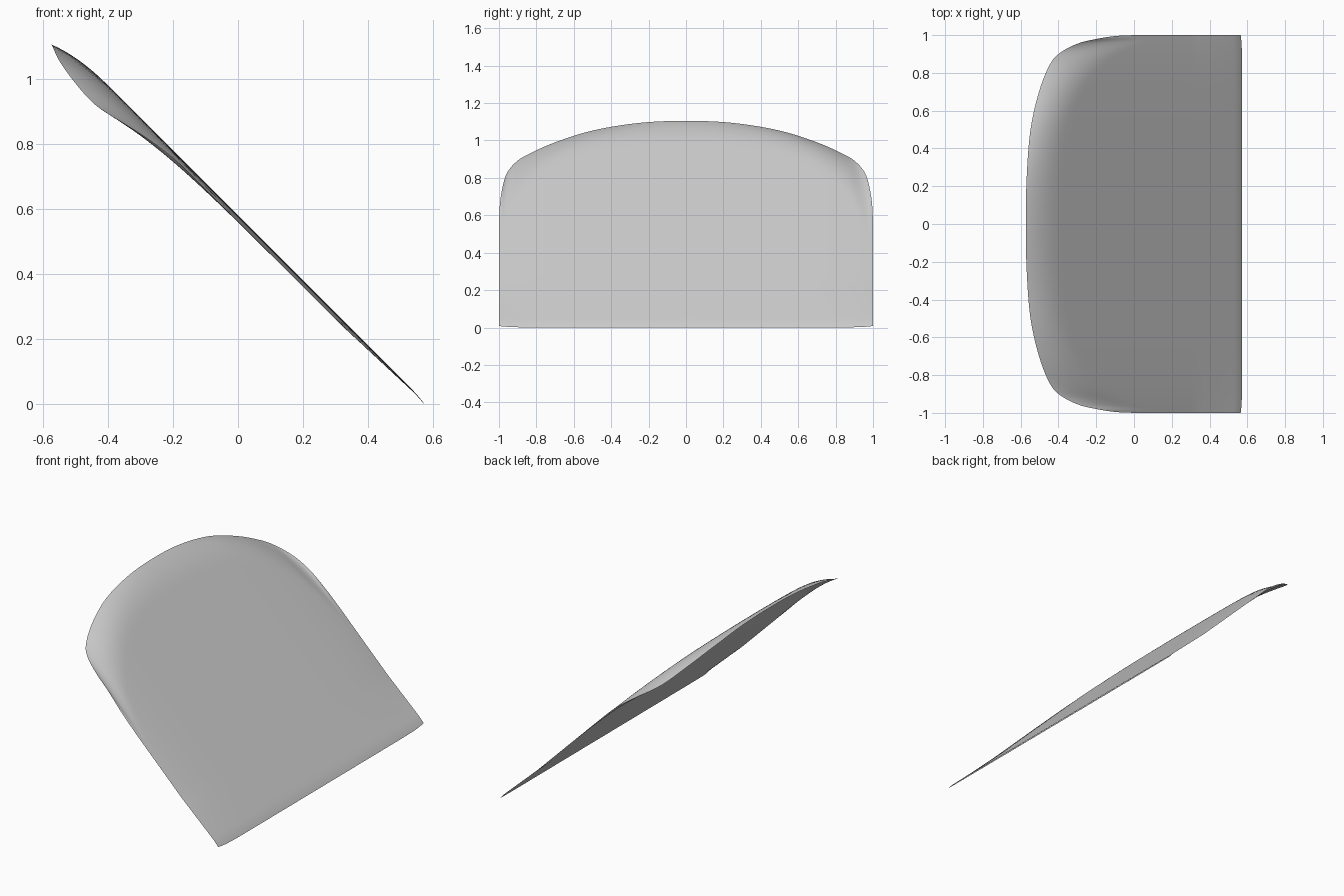
import bpy, bmesh, math
from mathutils import Vector

if "Cube" in bpy.data.objects:
    bpy.data.objects.remove(bpy.data.objects["Cube"])

# Rim of one half, from the top centre round the shoulder to the straight side
RIM = [(-.575, 0, 1.107), (-.570, .25, 1.096), (-.550, .50, 1.055), (-.505, .70, .992),
       (-.450, .84, .930), (-.395, .905, .890), (-.300, .955, .832), (-.200, .98, .758),
       (-.100, .995, .660), (0, 1, .560)]
STEPS, ROWS = 5, 48


def smooth_path(pts, steps):
    """Catmull-Rom curve through the points, mirrored at the first point."""
    p = [Vector(q) for q in pts]
    first = Vector((p[1].x, -p[1].y, p[1].z))
    p = [first] + p + [2 * p[-1] - p[-2]]
    out = []
    for i in range(1, len(p) - 2):
        a, b, c, d = p[i - 1:i + 3]
        for k in range(steps):
            t = k / steps
            out.append(.5 * (2 * b + (c - a) * t + (2 * a - 5 * b + 4 * c - d) * t * t
                             + (3 * b - a - 3 * c + d) * t ** 3))
    return out + [p[-2]]


def column(rim, underside):
    """Points running from a rim point down the 45 degree slope to the lower edge."""
    y = min(rim.y, 1)
    bottom = .571 - .008 * y ** 16
    sag = .02 * y ** 6
    curl = .58 - rim.x - rim.z - sag
    length = .17 + .2 * y ** 4
    pts = []
    for j in range(ROWS + 1):
        r = (1 - math.cos(math.pi * j / ROWS)) / 2
        x = rim.x + (bottom - rim.x) * r
        z = .58 - x
        z -= sag * min(1, (bottom - x) / .25)
        z -= curl * max(0, 1 - (x - rim.x) / length) ** 2
        z -= .007 * max(0, 1 - (bottom - x) / .04) ** 2
        if underside:
            z -= .012 * math.sqrt(max(0, math.sin(math.pi * r))) * (1 - y ** 12)
        pts.append(Vector((x, y, z)))
    return pts


# Curved panel: upper skin and underside meeting at a thin rim
half = smooth_path(RIM, STEPS)
bm = bmesh.new()
for underside in (False, True):
    cols = [column(p, underside) for p in half]
    mirrored = [[Vector((v.x, -v.y, v.z)) for v in c] for c in cols[:0:-1]]
    grid = [[bm.verts.new(v) for v in c] for c in mirrored + cols]
    for a, b in zip(grid, grid[1:]):
        for j in range(ROWS):
            bm.faces.new((a[j], a[j + 1], b[j + 1], b[j]))
bmesh.ops.remove_doubles(bm, verts=bm.verts, dist=1e-5)
bmesh.ops.recalc_face_normals(bm, faces=bm.faces)

# Stand on the ground and centre
xs = [v.co.x for v in bm.verts]
shift = Vector((-(min(xs) + max(xs)) / 2, 0, -min(v.co.z for v in bm.verts)))
bmesh.ops.translate(bm, verts=bm.verts, vec=shift)

mesh = bpy.data.meshes.new("curved_panel")
bm.to_mesh(mesh)
bm.free()
panel = bpy.data.objects.new("curved_panel", mesh)
bpy.context.collection.objects.link(panel)
bpy.context.view_layer.objects.active = panel
panel.select_set(True)
bpy.ops.object.shade_smooth_by_angle(angle=math.radians(50))
